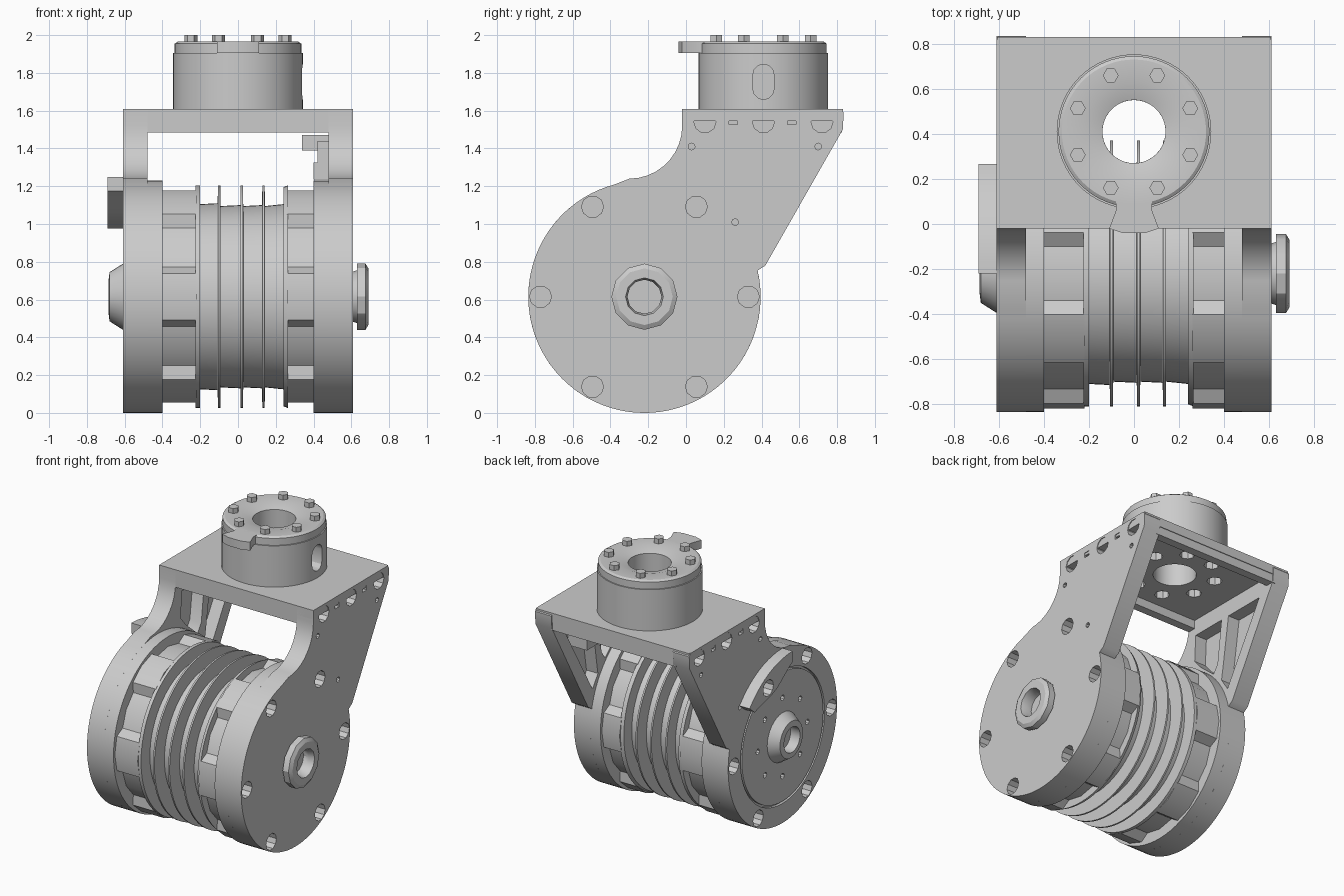
import bpy, bmesh, math
from math import sin, cos, radians, pi

if "Cube" in bpy.data.objects:
    bpy.data.objects.remove(bpy.data.objects["Cube"])

grey = bpy.data.materials.new("machined grey")
grey.use_nodes = True
COLOR = (0.6, 0.6, 0.6, 1)
grey.diffuse_color = COLOR
grey.node_tree.nodes["Principled BSDF"].inputs["Base Color"].default_value = COLOR

DY, DZ, DR = -0.22, 0.615, 0.615    # drum axis and end disc radius
TY = 0.41                           # turret axis
HOLE_ANGLES = range(0, 360, 60)


def polar(cx, cy, r, deg):
    return cx + r * cos(radians(deg)), cy + r * sin(radians(deg))


def circle(cx, cy, r, n=48, turn=0):
    return [polar(cx, cy, r, turn + 360 * i / n) for i in range(n)]


def rect(cx, cy, w, h):
    return [(cx + i * w / 2, cy + j * h / 2) for i, j in ((-1, -1), (1, -1), (1, 1), (-1, 1))]


def prism(bm, pts, a, b, axis="x"):
    """Extrude a 2D outline (y,z or x,y) from a to b."""
    place = (lambda p, t: (t, *p)) if axis == "x" else (lambda p, t: (*p, t))
    lo = [bm.verts.new(place(p, a)) for p in pts]
    hi = [bm.verts.new(place(p, b)) for p in pts]
    n = len(pts)
    bm.faces.new(lo)
    bm.faces.new(hi)
    for i in range(n):
        j = (i + 1) % n
        bm.faces.new((lo[i], lo[j], hi[j], hi[i]))


def lathe(bm, profile, axis="x", n=64):
    """Revolve a closed (position, radius) loop about the drum or turret axis."""
    rings = []
    for k in range(n):
        ring = []
        for t, r in profile:
            if axis == "x":
                ring.append(bm.verts.new((t, *polar(DY, DZ, r, 360 * k / n))))
            else:
                ring.append(bm.verts.new((*polar(0, TY, r, 360 * k / n), t)))
        rings.append(ring)
    m = len(profile)
    for k in range(n):
        a, b = rings[k], rings[(k + 1) % n]
        for i in range(m):
            j = (i + 1) % m
            bm.faces.new((a[i], a[j], b[j], b[i]))


def make(name, bm):
    bmesh.ops.recalc_face_normals(bm, faces=bm.faces)
    mesh = bpy.data.meshes.new(name)
    bm.to_mesh(mesh)
    bm.free()
    mesh.materials.append(grey)
    ob = bpy.data.objects.new(name, mesh)
    bpy.context.collection.objects.link(ob)
    return ob


def cut(ob, bm):
    """Subtract the cutter mesh and discard it."""
    cutter = make("cutter", bm)
    cutter.hide_render = True
    mod = ob.modifiers.new("cut", "BOOLEAN")
    mod.operation, mod.solver, mod.object = "DIFFERENCE", "EXACT", cutter
    bpy.context.view_layer.objects.active = ob
    bpy.ops.object.modifier_apply(modifier=mod.name)
    bpy.data.objects.remove(cutter)


parts = []

# Side arms: round lower end, concave front, slanted back
outline = [polar(DY, DZ, DR, a) for a in range(105, 375, 4)]
outline += [(0.42, 0.78), (0.83, 1.5), (0.835, 1.59), (0.82, 1.61), (-0.02, 1.61)]
outline += [polar(-0.3, 1.52, 0.28, -a) for a in range(0, 91, 10)]
pocket_back = [(0.38, 1.43), (0.69, 1.43), (0.37, 0.89), (0.31, 0.98), (0.33, 1.1)]
pocket_front = [(0.05, 1.43), (0.31, 1.43), (0.27, 1.12), (0.23, 1.06), (0.1, 1.17), (0.04, 1.24)]

for s, side in ((1, "left"), (-1, "right")):
    bm = bmesh.new()
    prism(bm, outline, s * 0.48, s * 0.61)
    arm = make(side + "_arm", bm)
    bm = bmesh.new()
    for a in HOLE_ANGLES:
        prism(bm, circle(*polar(DY, DZ, 0.55, a), 0.058, 10), s * 0.5, s * 0.63)
    for y in (0.1, 0.41, 0.72):
        prism(bm, circle(y, 1.54, 0.058, 10), s * 0.53, s * 0.63)
    for y in (0.25, 0.56):
        prism(bm, rect(y, 1.545, 0.045, 0.035), s * 0.56, s * 0.63)
    for y, z in ((0.03, 1.41), (0.7, 1.41), (0.26, 1.01)):
        prism(bm, circle(y, z, 0.018, 8), s * 0.585, s * 0.63)
    for pocket in (pocket_back, pocket_front):
        prism(bm, pocket, s * 0.46, s * 0.57)
    if s < 0:
        lathe(bm, [(-0.63, 0.46), (-0.63, 0.475), (-0.59, 0.475), (-0.59, 0.46)])
        for a in range(0, 360, 45):
            prism(bm, circle(*polar(DY, DZ, 0.28, a), 0.02, 8), -0.57, -0.63)
    cut(arm, bm)
    parts.append(arm)

    # Thick disc behind each arm
    bm = bmesh.new()
    prism(bm, circle(DY, DZ, DR, 72), s * 0.4, s * 0.485)
    parts.append(make(side + "_end_disc", bm))

# Drum core with cooling fins
profile = [(-0.42, 0.1), (-0.42, 0.5), (-0.225, 0.5), (-0.225, 0.59), (-0.2, 0.59), (-0.2, 0.49)]
for x in (-0.1, 0.02, 0.135):
    r = 0.485 if x > 0 else 0.495
    profile += [(x - 0.008, r), (x - 0.006, 0.59), (x + 0.006, 0.59), (x + 0.008, 0.48)]
profile += [(0.24, 0.49), (0.24, 0.58), (0.265, 0.59), (0.265, 0.5), (0.42, 0.5), (0.42, 0.1)]
bm = bmesh.new()
lathe(bm, profile)
parts.append(make("finned_drum", bm))

# Scalloped bolt lobes around both ends of the drum
for name, x0, x1 in (("right_lobes", -0.41, -0.22), ("left_lobes", 0.26, 0.41)):
    ring = []
    for a in HOLE_ANGLES:
        for d, r in ((-17, 0.535), (-12, 0.59), (0, 0.6), (12, 0.59), (17, 0.535), (30, 0.545)):
            ring.append(polar(DY, DZ, r, a + d))
    bm = bmesh.new()
    prism(bm, ring, x0, x1)
    parts.append(make(name, bm))

# Hub nut on the left face
bm = bmesh.new()
lathe(bm, [(0.6, 0.09), (0.6, 0.13), (0.63, 0.14), (0.63, 0.175), (0.675, 0.175),
           (0.69, 0.15), (0.69, 0.1), (0.65, 0.09)], n=12)
parts.append(make("left_hub_nut", bm))

# Tapered hub on the right face
bm = bmesh.new()
lathe(bm, [(-0.6, 0.09), (-0.6, 0.18), (-0.625, 0.165), (-0.68, 0.13), (-0.685, 0.09)], n=32)
parts.append(make("right_hub", bm))

# Crescent stop on the right face, pierced by one bolt hole
arc = range(40, 91, 5)
crescent = [polar(DY, DZ, 0.635, a) for a in arc]
crescent += [polar(DY, DZ, 0.56 - 0.09 * sin(pi * (a - 40) / 50), a) for a in reversed(arc)]
bm = bmesh.new()
prism(bm, crescent, -0.69, -0.605)
stop = make("crescent_stop", bm)
bm = bmesh.new()
prism(bm, circle(*polar(DY, DZ, 0.55, 60), 0.058, 10), -0.58, -0.71)
cut(stop, bm)
parts.append(stop)

# Top plate with bore, bolt holes underneath and edge lips
bm = bmesh.new()
prism(bm, rect(0, 0.405, 1.21, 0.85), 1.545, 1.61, "z")
plate = make("top_plate", bm)
bm = bmesh.new()
prism(bm, circle(0, TY, 0.14, 40), 1.5, 1.65, "z")
for k in range(8):
    prism(bm, circle(*polar(0, TY, 0.27, 22.5 + 45 * k), 0.05, 8), 1.5, 1.6, "z")
cut(plate, bm)
parts.append(plate)
for name, y in (("front_lip", 0.01), ("back_lip", 0.795)):
    bm = bmesh.new()
    prism(bm, rect(0, y, 1.0, 0.06), 1.485, 1.56, "z")
    parts.append(make(name, bm))

# Hollow turret with a side slot
bm = bmesh.new()
lathe(bm, [(1.6, 0.14), (1.6, 0.343), (1.905, 0.343), (1.905, 0.335), (1.955, 0.335),
           (1.965, 0.32), (1.965, 0.22), (1.94, 0.14)], "z")
turret = make("turret", bm)
bm = bmesh.new()
slot = [polar(TY, 1.715, 0.056, a) for a in range(180, 361, 30)]
slot += [polar(TY, 1.79, 0.056, a) for a in range(0, 181, 30)]
prism(bm, slot, 0.22, 0.4)
cut(turret, bm)
parts.append(turret)

# Pointer tab flaring forward from the turret rim
bm = bmesh.new()
prism(bm, [(-0.08, 0.12), (-0.08, 0.06), (-0.11, -0.02), (-0.05, -0.04), (0.05, -0.04),
           (0.11, -0.02), (0.08, 0.06), (0.08, 0.12)], 1.905, 1.965, "z")
parts.append(make("pointer_tab", bm))

# Ring of hexagonal pins
bm = bmesh.new()
for k in range(8):
    prism(bm, circle(*polar(0, TY, 0.27, 22.5 + 45 * k), 0.035, 6), 1.94, 2.0, "z")
parts.append(make("turret_pins", bm))

# Connector block inside the left arm
bm = bmesh.new()
prism(bm, rect(0.4, 1.43, 0.14, 0.08), 0.34, 0.58)
prism(bm, rect(0.42, 1.34, 0.2, 0.2), 0.42, 0.58)
prism(bm, rect(0.36, 1.28, 0.08, 0.09), 0.4, 0.58)
parts.append(make("connector_block", bm))

# Smooth the curved surfaces, keep edges crisp
bpy.ops.object.select_all(action="DESELECT")
for ob in parts:
    ob.select_set(True)
bpy.context.view_layer.objects.active = parts[0]
bpy.ops.object.shade_smooth_by_angle(angle=radians(30))
